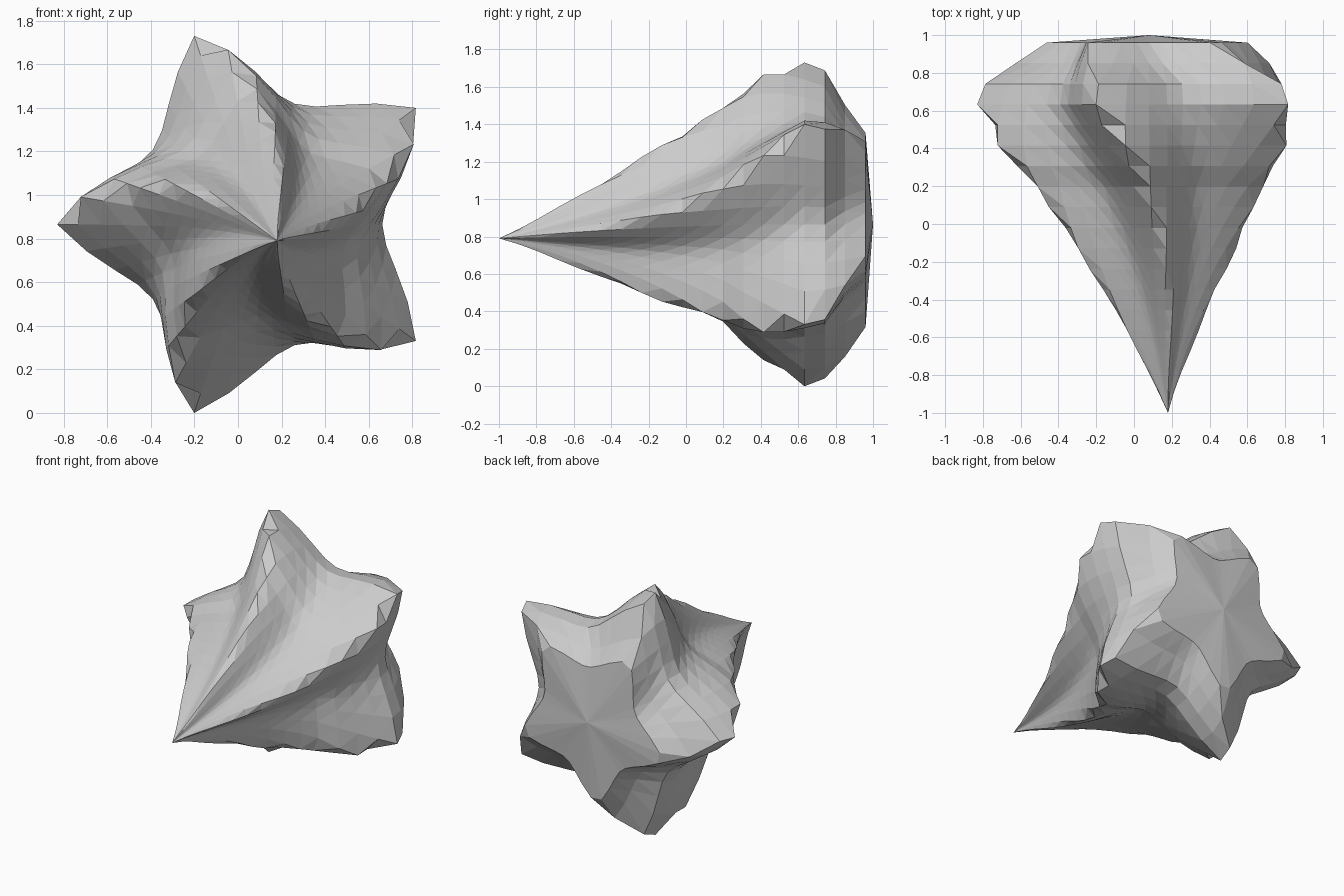
import bpy, bmesh
from math import sin, cos, pi, radians

cube = bpy.data.objects.get("Cube")
if cube:
    bpy.data.objects.remove(cube, do_unlink=True)

SEGMENTS, RINGS, WIDEST = 40, 18, 3
BACK, TIP = 0.96, -1.0
STEP = (BACK - TIP) / RINGS
SHOULDER_RADII = [0.59, 0.715, 0.88, 0.91, 0.875, 0.82, 0.75]
RIM_TWIST = [-13.5, -9, -1]


def ring_points(k):
    """Five-armed star section whose turning eases off towards the tip."""
    y = BACK - k * STEP
    t = max(0.0, (k - WIDEST) / (RINGS - WIDEST))
    if k < len(SHOULDER_RADII):
        radius = SHOULDER_RADII[k]
    else:
        radius = 0.91 * (1 - t) ** 1.1
    twist = radians(RIM_TWIST[k] if k < WIDEST else 67.5 * t - 27.5 * t * t)
    cx, cz = 0.08 + 0.1 * t * t, 0.865 - 0.075 * t * t
    points = []
    for i in range(SEGMENTS):
        a = pi + 2 * pi * i / SEGMENTS
        star = 1 - 0.36 * abs(sin(2.5 * (a - pi + twist)))
        points.append((cx + radius * star * cos(a), y, cz + radius * star * sin(a)))
    return points


bm = bmesh.new()
rings = [[bm.verts.new(p) for p in ring_points(k)] for k in range(RINGS)]

# Twisted sides
for a, b in zip(rings, rings[1:]):
    for i in range(SEGMENTS):
        bm.faces.new((a[i], b[i], b[i - 1]))
        bm.faces.new((a[i], b[i - 1], a[i - 1]))

# Pointed front and shallow back cap
front = bm.verts.new((0.18, TIP, 0.79))
back = bm.verts.new((0.08, 1.0, 0.865))
for i in range(SEGMENTS):
    bm.faces.new((rings[-1][i], front, rings[-1][i - 1]))
    bm.faces.new((rings[0][i - 1], back, rings[0][i]))
bmesh.ops.recalc_face_normals(bm, faces=bm.faces)

mesh = bpy.data.meshes.new("twisted_star_cone")
bm.to_mesh(mesh)
bm.free()

# Plain grey surface
grey = bpy.data.materials.new("light_grey")
grey.use_nodes = True
colour = (0.6, 0.6, 0.6, 1)
grey.diffuse_color = colour
grey.node_tree.nodes["Principled BSDF"].inputs["Base Color"].default_value = colour
mesh.materials.append(grey)

body = bpy.data.objects.new("twisted_star_cone", mesh)
bpy.context.collection.objects.link(body)
